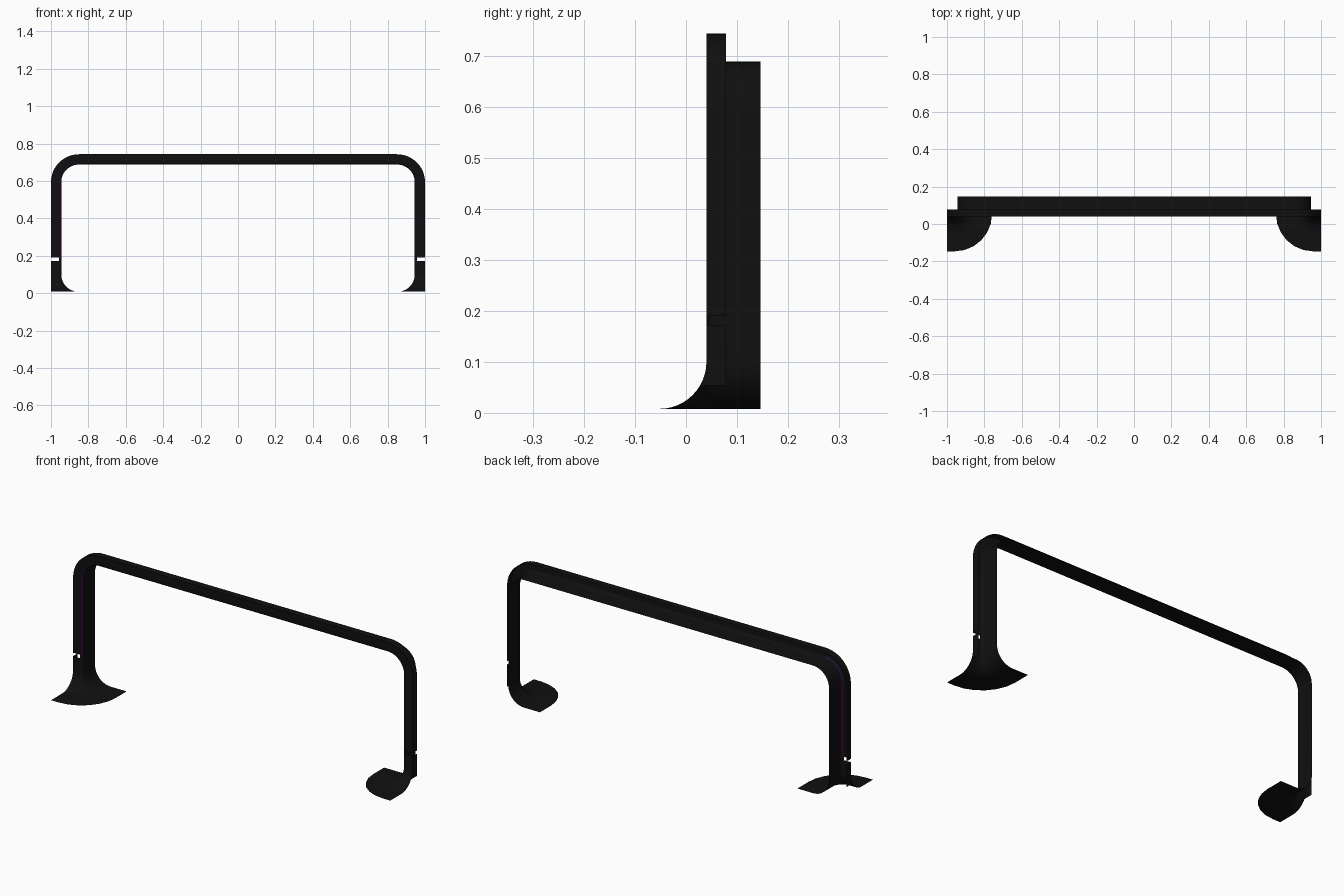
import bpy, bmesh, math
from math import sin, cos, pi

if "Cube" in bpy.data.objects:
    bpy.data.objects.remove(bpy.data.objects["Cube"])

YF, YB, YL = 0.04, 0.146, 0.078     # front face, back edge, outer lip edge
W, R = 0.055, 0.013                 # face width, rounded inner corner radius
ZGAP0, ZGAP1 = 0.172, 0.19          # slot above each foot
STEPS = 6                           # segments in the rounded corner


def material(name, rgb):
    m = bpy.data.materials.new(name)
    m.diffuse_color = (*rgb, 1)
    m.use_nodes = True
    m.node_tree.nodes["Principled BSDF"].inputs["Base Color"].default_value = m.diffuse_color
    return m


black = material("black", (0.005, 0.005, 0.005))
magenta = material("dark_magenta", (0.04, 0.0, 0.04))
blue = material("dark_blue", (0.008, 0.008, 0.035))


def section(o=0.0):
    """Sheet cross-section as (inward, y): lip, front face, round corner, inner face."""
    pts = [(0, YL), (0, YF - o)]
    for i in range(STEPS + 1):
        a = pi / 2 * i / STEPS
        pts.append((W - R + (R + o) * sin(a), YF + R - (R + o) * cos(a)))
    return pts + [(W + o, YB)]


def sheet(name, rows, skip=lambda r, c: False, tint=lambda r, c: 0):
    bm = bmesh.new()
    vs = [[bm.verts.new(p) for p in row] for row in rows]
    for r in range(len(rows) - 1):
        for c in range(len(rows[0]) - 1):
            if not skip(r, c):
                f = bm.faces.new((vs[r][c], vs[r][c + 1], vs[r + 1][c + 1], vs[r + 1][c]))
                f.material_index = tint(r, c)
    loose = [v for v in bm.verts if not v.link_faces]
    bmesh.ops.delete(bm, geom=loose, context='VERTS')
    me = bpy.data.meshes.new(name)
    bm.to_mesh(me)
    bm.free()
    for m in (black, magenta, blue):
        me.materials.append(m)
    ob = bpy.data.objects.new(name, me)
    bpy.context.collection.objects.link(ob)
    bpy.ops.object.select_all(action='DESELECT')
    ob.select_set(True)
    bpy.context.view_layer.objects.active = ob
    bpy.ops.object.shade_smooth_by_angle(angle=math.radians(40))
    return ob


# Arched frame: outer path with its inward direction
RO, CX, CZ, N = 0.15, 0.85, 0.593, 12
path = [(-1, ZGAP1, 1, 0)]
for cx, a0 in ((-CX, pi), (CX, pi / 2)):
    for i in range(N + 1):
        a = a0 - pi / 2 * i / N
        path.append((cx + RO * cos(a), CZ + RO * sin(a), -cos(a), -sin(a)))
path.append((1, ZGAP1, -1, 0))
rows = [[(x + nx * d, y, z + nz * d) for d, y in section()] for x, z, nx, nz in path]


def frame_tint(r, c):
    # faint coloured line along the left corner edge
    if c in (3, 4, 5):
        return 1 if r == 0 else 2 if r <= N else 0
    return 0


sheet("arched_frame", rows, tint=frame_tint)

# Flared foot: upright below the slot, then a fillet into a flat flange
F = 0.092
levels = [(0, ZGAP1), (0, ZGAP0)]
for i in range(13):
    t = pi / 2 * i / 12
    levels.append((F - F * cos(t), 0.1 - F * sin(t)))
levels.append((0.186, 0.008))
rows = [[(-1 + d, y, z) for d, y in section(o)] for o, z in levels]
foot = sheet("flared_foot", rows,
             skip=lambda r, c: (r == 0 and c < 2) or (c == 0 and levels[r + 1][1] < 0.05))
mirror = foot.modifiers.new("mirror", 'MIRROR')
mirror.use_axis = (True, False, False)
mirror.use_mirror_merge = False
